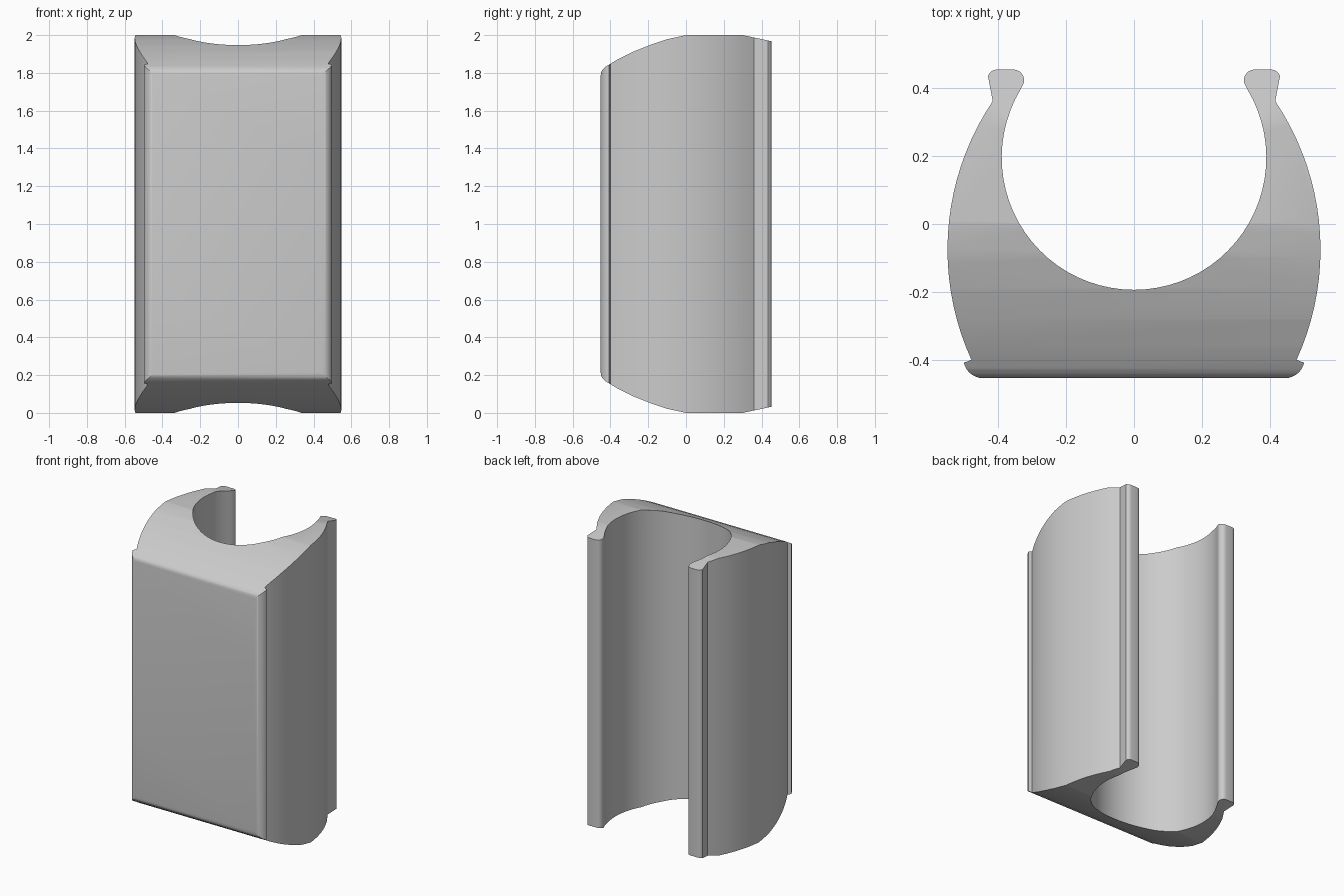
import bpy, bmesh
from math import sin, cos, pi, radians
from mathutils import Vector

if "Cube" in bpy.data.objects:
    bpy.data.objects.remove(bpy.data.objects["Cube"], do_unlink=True)

grey = bpy.data.materials.new("light grey")
grey.use_nodes = True
grey.diffuse_color = (0.6, 0.6, 0.6, 1)
grey.node_tree.nodes["Principled BSDF"].inputs["Base Color"].default_value = grey.diffuse_color


def prism(name, outline, offset):
    """Sweep a closed planar outline along a straight offset."""
    bm = bmesh.new()
    face = bm.faces.new([bm.verts.new(p) for p in outline])
    swept = bmesh.ops.extrude_face_region(bm, geom=[face])["geom"]
    bmesh.ops.translate(bm, vec=Vector(offset),
                        verts=[v for v in swept if isinstance(v, bmesh.types.BMVert)])
    bmesh.ops.recalc_face_normals(bm, faces=bm.faces)
    mesh = bpy.data.meshes.new(name)
    bm.to_mesh(mesh)
    bm.free()
    mesh.materials.append(grey)
    obj = bpy.data.objects.new(name, mesh)
    bpy.context.collection.objects.link(obj)
    return obj


def arc(cx, cy, r, start, end, steps):
    angles = [radians(start + (end - start) * i / steps) for i in range(steps + 1)]
    return [(cx + r * cos(a), cy + r * sin(a)) for a in angles]


# Plan outline of the left half: bore, clip tip, bowed flank, rounded front corner
half = arc(0, 0.195, 0.388, -90, 31, 24)
half += arc(0.354, 0.421, 0.032, 190, 90, 6)
half += arc(0.402, 0.425, 0.028, 90, 20, 4)
# Flank is one shallow circular bow
half += arc(-0.233, -0.075, 0.78, 37, -24.5, 20)[1:]
half += arc(0.443, -0.395, 0.057, -12, -90, 7)
half = [(x, y) for x, y in half if x < 0.548]
outline = half + [(-x, y) for x, y in reversed(half[1:])]
clip_body = prism("clip_body", [(x, y, -0.1) for x, y in outline], (0, 0, 2.2))

# Side outline: crowned ends meeting the front face in a small round
top = [(-0.452, 1.785), (-0.449, 1.805), (-0.44, 1.82), (-0.425, 1.833),
       (-0.36, 1.872), (-0.28, 1.912), (-0.19, 1.948), (-0.1, 1.978),
       (0, 2), (0.3, 2), (0.46, 1.966)]
side = top + [(y, 2 - z) for y, z in reversed(top)]
end_cutter = prism("end_cutter", [(-1, y, z) for y, z in side], (2, 0, 0))
end_cutter.hide_render = True

# Keep the volume common to both outlines
cut = clip_body.modifiers.new("crowned ends", "BOOLEAN")
cut.operation = "INTERSECT"
cut.solver = "EXACT"
cut.object = end_cutter
bpy.ops.object.select_all(action="DESELECT")
clip_body.select_set(True)
bpy.context.view_layer.objects.active = clip_body
bpy.ops.object.modifier_apply(modifier=cut.name)
bpy.data.objects.remove(end_cutter, do_unlink=True)
bpy.ops.object.shade_smooth_by_angle(angle=radians(30))
